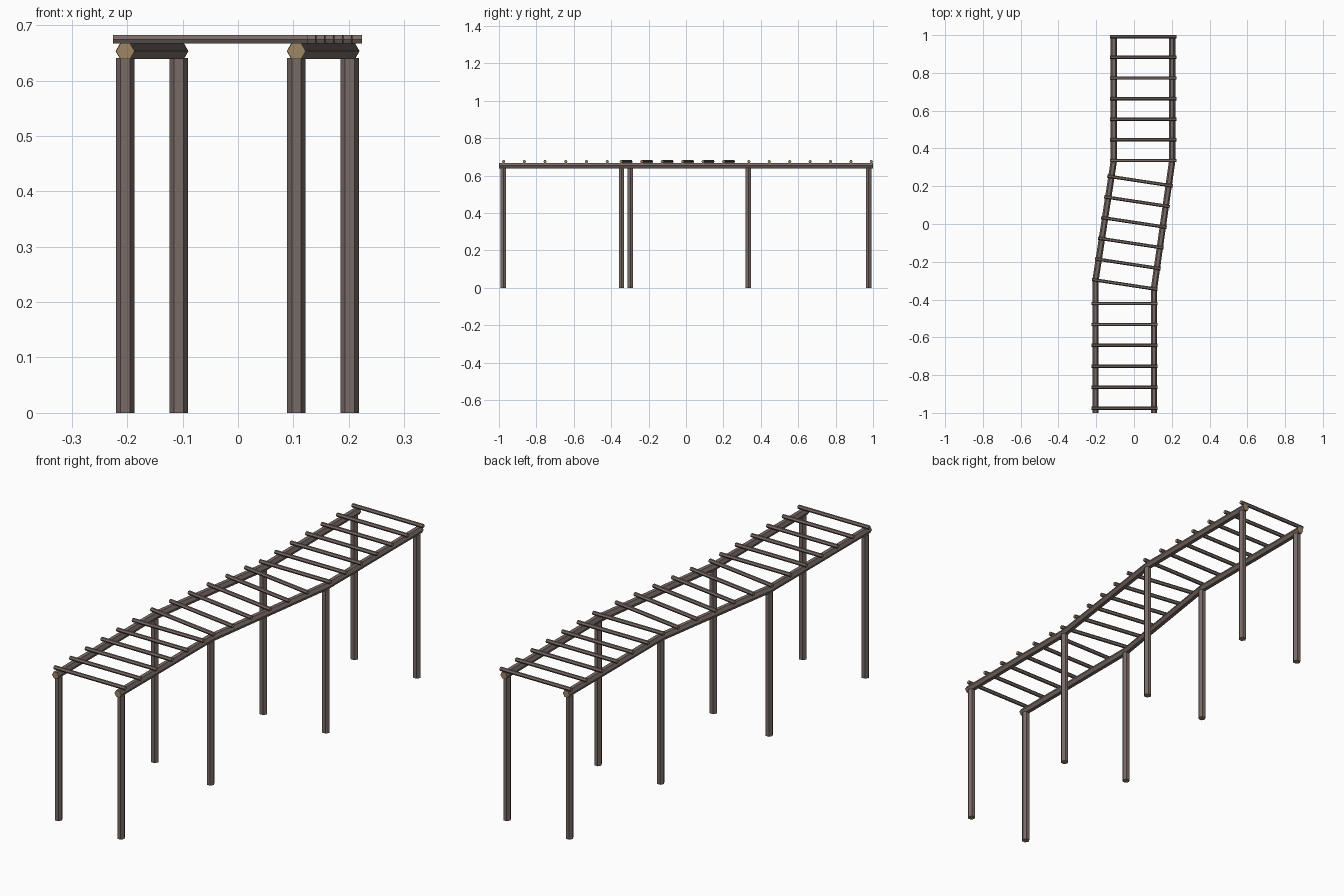
import bpy, bmesh, math
from mathutils import Vector

if "Cube" in bpy.data.objects:
    bpy.data.objects.remove(bpy.data.objects["Cube"])


def mat(name, col):
    m = bpy.data.materials.new(name)
    m.diffuse_color = (*col, 1)
    m.use_nodes = True
    m.node_tree.nodes["Principled BSDF"].inputs["Base Color"].default_value = m.diffuse_color
    return m


WOOD = mat("weathered brown wood", (0.19, 0.147, 0.133))
CUT = mat("tan cut wood", (0.34, 0.24, 0.13))
UP = Vector((0, 0, 1))
X = Vector((1, 0, 0))


def hex_bar(name, a, b, r, side):
    """Six-sided bar from a to b with cut ends; corners point along 'side'."""
    a, b = Vector(a), Vector(b)
    t = (b - a).normalized()
    s = (side - t * side.dot(t)).normalized()
    u = t.cross(s)
    bm = bmesh.new()
    rings = [[bm.verts.new(p + s * r * math.cos(k * math.pi / 3)
                           + u * r * math.sin(k * math.pi / 3)) for k in range(6)]
             for p in (a, b)]
    for k in range(6):
        j = (k + 1) % 6
        bm.faces.new((rings[0][k], rings[0][j], rings[1][j], rings[1][k]))
    for ring in rings:
        bm.faces.new(ring).material_index = 1
    bmesh.ops.recalc_face_normals(bm, faces=bm.faces)
    me = bpy.data.meshes.new(name)
    bm.to_mesh(me)
    bm.free()
    me.materials.append(WOOD)
    me.materials.append(CUT)
    ob = bpy.data.objects.new(name, me)
    bpy.context.collection.objects.link(ob)


R, ZR = 0.0168, 0.653          # rail radius and height

# Side rails in three straight lengths, and posts under the ends and bends
rails = {"left": [(-0.2035, -1), (-0.2035, -0.297), (-0.107, 0.333), (-0.107, 1)],
         "right": [(0.1055, -1), (0.1055, -0.345), (0.202, 0.333), (0.202, 1)]}
for side, path in rails.items():
    for i, (p, q) in enumerate(zip(path, path[1:])):
        p, q = Vector((*p, ZR)), Vector((*q, ZR))
        lap = (q - p).normalized() * (0.006 if i == 1 else 0)
        hex_bar(f"{side}_rail_{i + 1}", p - lap, q + lap, R, X)
    for i, (x, y) in enumerate(path):
        y = max(-0.977, min(0.976, y))
        hex_bar(f"{side}_post_{i + 1}", (x, y, 0), (x, y, ZR - 0.012), R, X)


# Rungs lying across the rails
def rung(n, x, y, ang):
    d = Vector((math.cos(ang), math.sin(ang), 0))
    c = Vector((x, y, 0.6745))
    hex_bar(f"rung_{n}", c - d * 0.1755, c + d * 0.1755, 0.0088, UP.cross(d))


n = 0
for i in range(6):
    n += 1
    rung(n, -0.05, -0.975 + 0.1108 * i, 0)
for i in range(6):
    n += 1
    y = -0.320 + 0.1095 * i
    rung(n, -0.049 + 0.097 * (y + 0.32) / 0.655, y, math.radians(-8.6))
for i in range(7):
    n += 1
    rung(n, 0.0485, 0.336 + 0.1092 * i, 0)
